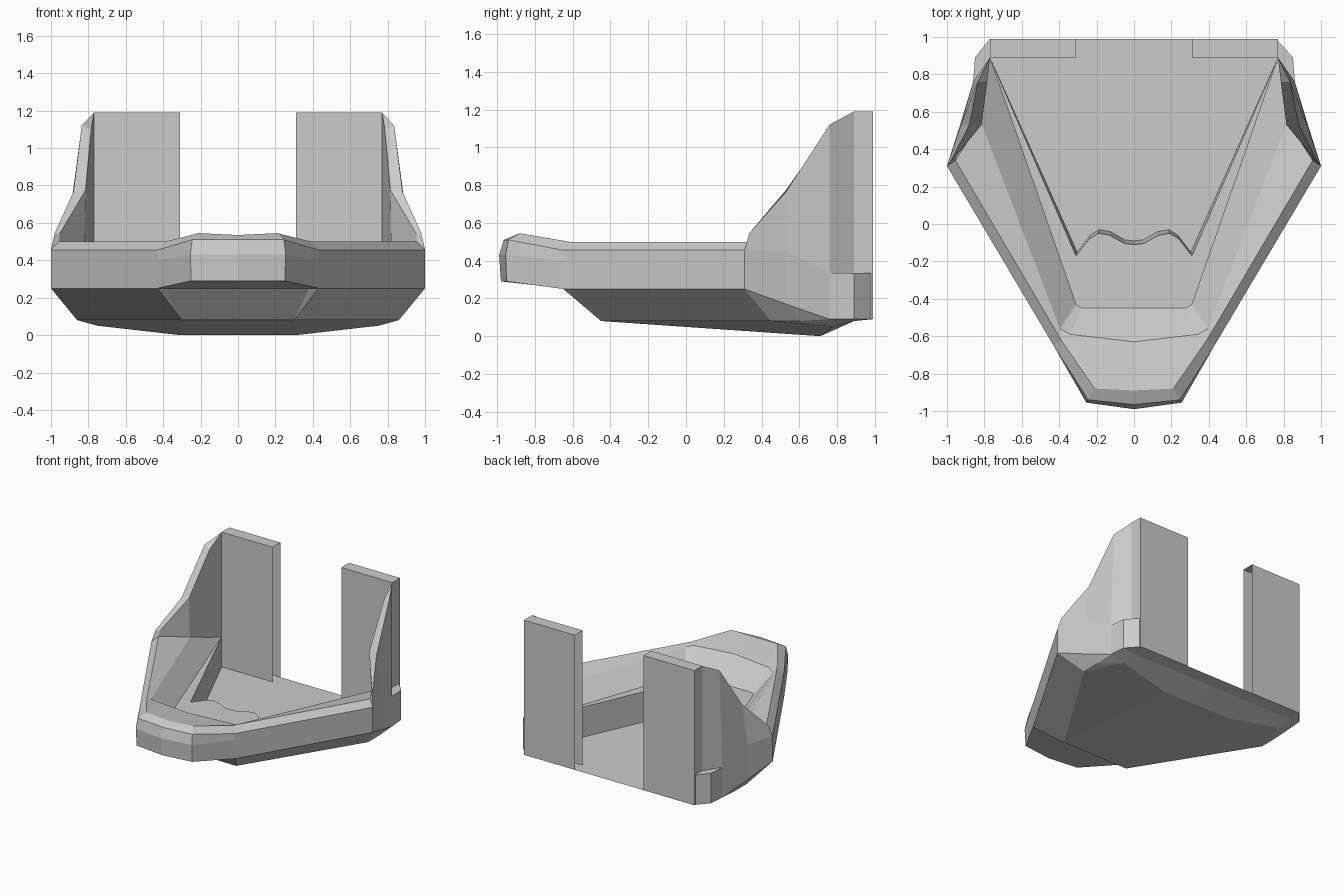
import bpy, bmesh
from mathutils import Vector

if "Cube" in bpy.data.objects:
    bpy.data.objects.remove(bpy.data.objects["Cube"])


def strip(*loops):
    """Quads bridging successive polylines; collapsed corners become triangles."""
    faces = []
    for a, b in zip(loops, loops[1:]):
        for i in range(len(a) - 1):
            faces.append([a[i], a[i + 1], b[i + 1], b[i]])
    return faces


def lower(points, z):
    return [(p[0], p[1], z) for p in points]


def make_part(name, faces, facing):
    """Build one half as flat faces looking along 'facing', mirror it over x."""
    bm = bmesh.new()
    for f in faces:
        pts = list(dict.fromkeys(f))
        if len(pts) > 2:
            bm.faces.new([bm.verts.new(p) for p in pts])
    bmesh.ops.remove_doubles(bm, verts=bm.verts[:], dist=0.0005)
    bmesh.ops.recalc_face_normals(bm, faces=bm.faces[:])
    bm.normal_update()
    total = sum(f.normal.dot(Vector(facing)) * f.calc_area() for f in bm.faces)
    if total < 0:
        bmesh.ops.reverse_faces(bm, faces=bm.faces[:])
    me = bpy.data.meshes.new(name)
    bm.to_mesh(me)
    bm.free()
    ob = bpy.data.objects.new(name, me)
    bpy.context.collection.objects.link(ob)
    mod = ob.modifiers.new("mirror", 'MIRROR')
    mod.use_mirror_merge = True
    return ob


# Shared loops, running from the centre front round to the rear corner
edge_rear = [(1, .31, .25), (.93, .53, .17), (.86, .76, .09), (.85, .89, .09), (.76, .99, .09)]
edge_low = [(0, -.98, .29), (.25, -.95, .29), (.43, -.65, .25)] + edge_rear
edge_mid = [(0, -.99, .43), (.255, -.955, .43), (.43, -.65, .40), (1, .31, .40)]
edge_high = [(0, -.965, .51), (.245, -.94, .51), (.43, -.65, .455), (1, .31, .455)]
rim_top = [(0, -.89, .535), (.21, -.88, .545), (.39, -.62, .5), (.955, .34, .5)]
rim_in = [(0, -.63, .5), (.34, -.59, .495), (.395, -.56, .48), (.82, .55, .45)]
slope_foot = [(0, -.45, .33), (.28, -.45, .33), (.31, -.43, .33), (.77, .89, .335)]
shelf_lip = [(0, -.11, .33), (.05, -.105, .33), (.13, -.06, .33), (.19, -.05, .33),
             (.24, -.08, .33), (.31, -.17, .33), (.77, .89, .335)]

# Underside: front lip, sloped hull sides, shallow keel
hull_top = [(0, -.62, .25), (.38, -.62, .25), (.43, -.65, .25)] + edge_rear
hull_low = [(0, -.45, .08), (.3, -.45, .08), (.3, -.45, .08),
            (.86, .45, .08), (.86, .6, .08)] + edge_rear[2:]
k_mid, k_side, k_rear = (.31, .71, 0), (.75, .78, .05), (.77, .89, .08)
keel = [(0, .71, 0), k_mid, k_mid, k_side, k_side, k_side, k_rear, k_rear]
under = strip(edge_low, hull_top, hull_low, keel)
under += [[(0, .71, 0), k_mid, k_side, k_rear, (0, .89, .08)],
          [(0, .89, .08), k_rear, (.76, .99, .09), (0, .99, .09)]]
make_part("lower_hull", under, (0, 0, -1))

# Outer wall and rounded top rim
make_part("front_wall", strip(edge_low[:4], edge_mid, edge_high), (.8, -.6, 0))
make_part("top_rim", strip(edge_high, rim_top, rim_in), (0, 0, 1))

# Inner slope, shelf with wavy lip, sunken floor
floor_edge = [(.98 * x, y + .02, .09) for x, y, z in shelf_lip[:-1]] + [(.77, .89, .09)]
tray = strip(rim_in, slope_foot)
tray += [slope_foot[:3] + shelf_lip[-2::-1],
         [slope_foot[2], shelf_lip[-2], shelf_lip[-1]]]
tray += strip(shelf_lip, floor_edge)
tray += [floor_edge + [(.76, .99, .09), (0, .99, .09)]]
make_part("inner_tray", tray, (0, 0, 1))

# Side guard: outer skin, rising edge, inner skin
mid_line = [(1, .31, .455), (.925, .53, .45), (.86, .76, .335), (.85, .89, .335), (.76, .99, .335)]
out_top = [(.98, .335, .545), (.88, .53, .765), (.835, .76, 1.12), (.77, .89, 1.19)]
in_top = [(.955, .36, .54), (.815, .53, .775), (.785, .76, 1.1), (.77, .89, 1.19)]
in_foot = [(.955, .34, .5), (.82, .55, .45), (.785, .76, .375), (.77, .89, .335)]
post_foot = (.77, .89, .335)
skin = strip(edge_rear, mid_line) + strip(mid_line[:3] + [post_foot], out_top)
skin += [[mid_line[2], mid_line[3], mid_line[4], (.77, .99, .335), post_foot]]
skin += strip(out_top, in_top, in_foot)
skin += [[mid_line[0], out_top[0], in_top[0], in_foot[0]]]
make_part("side_guard", skin, (.5, 0, .5))

# Rear post, open on its inner edge
ring = [(.31, .89), (.77, .89), (.77, .99), (.31, .99)]
low, high = [[(x, y, z) for x, y in ring] for z in (.09, 1.19)]
make_part("rear_post", strip(low, high) + [high], (.3, 0, 1))
